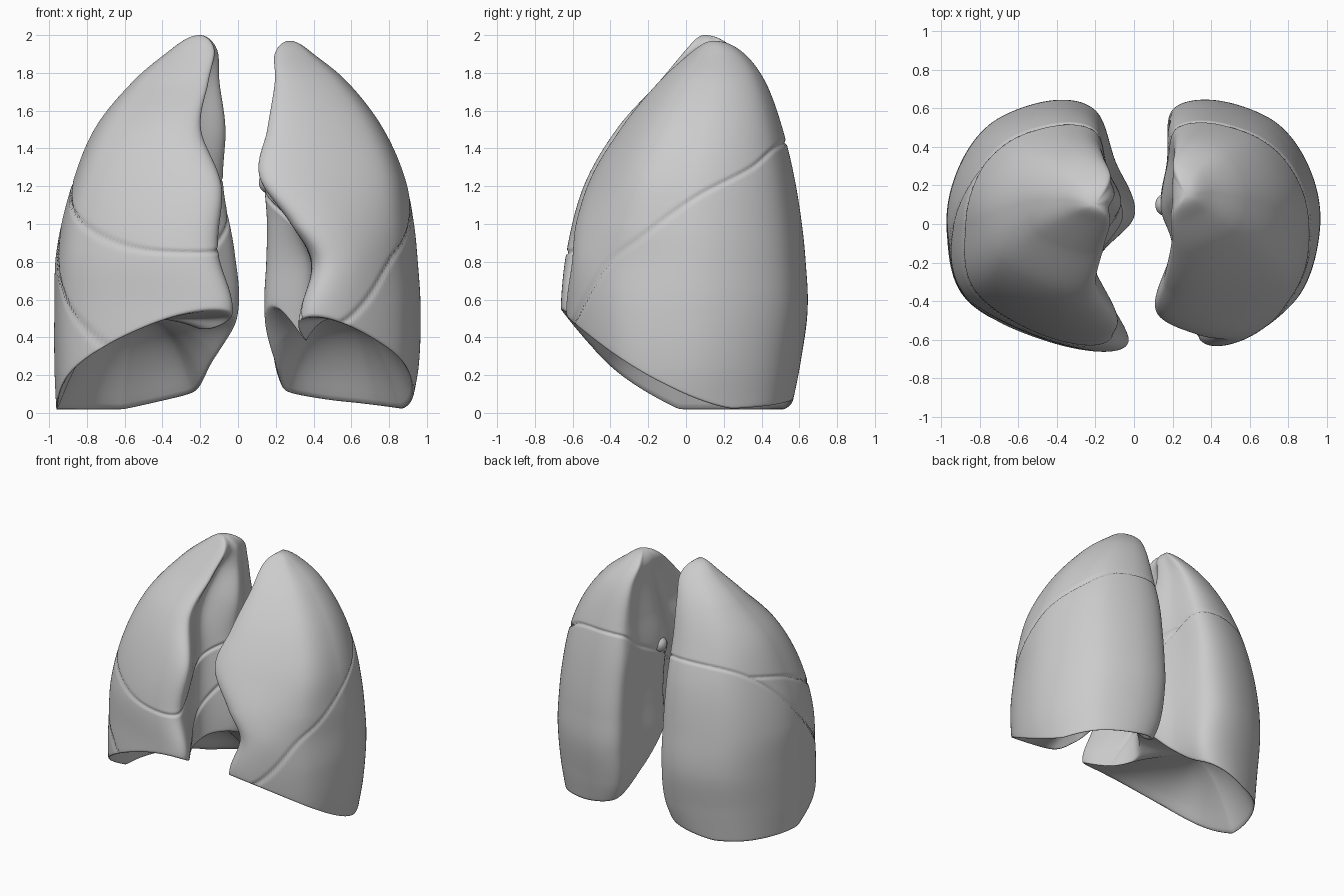
import bpy
import bmesh
from math import sqrt, exp

if "Cube" in bpy.data.objects:
    bpy.data.objects.remove(bpy.data.objects["Cube"])

RING, ROWS, CAP = 270, 200, 26

tissue = bpy.data.materials.new("grey_tissue")
tissue.use_nodes = True
GREY = (0.6, 0.6, 0.6, 1)
tissue.diffuse_color = GREY
tissue.node_tree.nodes["Principled BSDF"].inputs["Base Color"].default_value = GREY


def cubic(p0, p1, p2, p3, t):
    """Uniform Catmull-Rom between p1 and p2."""
    return p1 + 0.5 * t * (p2 - p0 + t * (2 * p0 - 5 * p1 + 4 * p2 - p3 + t * (3 * (p1 - p2) + p3 - p0)))


def interpolate(keys, t):
    """Smooth Hermite curve through sorted (t, values...) keys."""
    last = len(keys) - 1
    t = min(max(t, keys[0][0]), keys[last][0])
    i = next(k for k in range(last) if t <= keys[k + 1][0])
    a, b = keys[i], keys[i + 1]
    before, after = keys[max(i - 1, 0)], keys[min(i + 2, last)]
    h = b[0] - a[0]
    u = (t - a[0]) / h
    out = []
    for c in range(1, len(a)):
        ma = (b[c] - before[c]) / (b[0] - before[0]) * h
        mb = (after[c] - a[c]) / (after[0] - a[0]) * h
        d = b[c] - a[c]
        out.append(a[c] + u * (ma + u * (3 * d - 2 * ma - mb + u * (ma + mb - 2 * d))))
    return out


def section(keys, top, z, j):
    """Point j of the horizontal outline at height z."""
    xl, yf, yb, xa, xn, xm, xp = interpolate(keys, sqrt(max(top - z, 0)))
    w, d = xl - xp, yb - yf
    pts = [(xp, yb - 0.04 * d), (xp + 0.3 * w, yb), (xp + 0.7 * w, yb - 0.09 * d),
           (xp + 0.93 * w, yb - 0.28 * d), (xl, yb - 0.52 * d), (xp + 0.86 * w, yf + 0.2 * d),
           (xa + 0.36 * (xl - xa), yf + 0.015 * d), (xa, yf + 0.025 * d),
           (xn, yf + 0.33 * d), (xm, yf + 0.54 * d), ((xm + xp) / 2, yb - 0.24 * d)]
    n = len(pts)
    f = j * n / RING
    i = int(f)
    near = [pts[(i + k) % n] for k in (-1, 0, 1, 2)]
    return [cubic(*(p[c] for p in near), f - i) for c in (0, 1)]


def rim_height(x, y, drop, lift):
    """Height of the lower rim: high in front, low behind, arched on the inner side."""
    rise = max(0.25 - y, 0) / 0.87
    inner = min(max((0.55 - x) / 0.4, 0), 1)
    arch = lift * inner * inner * (3 - 2 * inner) * exp(-((y - 0.02) / 0.33) ** 2)
    return max(0.07 + 0.44 * rise ** 1.3 - drop * (x / 0.95) ** 2, 0) + arch


def groove(path, y, z):
    """Approximate distance from a fissure path given as height by depth."""
    h = interpolate(path, y)[0]
    slope = (interpolate(path, y + 0.02)[0] - h) / 0.02
    return (z - h) / sqrt(1 + slope * slope)


def finish(obj):
    obj.data.materials.append(tissue)
    for p in obj.data.polygons:
        p.use_smooth = True


def build_lung(name, side, levels, drop, lift, oblique, horizontal=None):
    top = levels[0][0]
    keys = [(sqrt(top - row[0]), *row[1:]) for row in levels]
    bm = bmesh.new()
    rings, rim = [], []
    for j in range(RING):
        z = 0.3
        for _ in range(25):
            x, y = section(keys, top, z, j)
            z = 0.6 * z + 0.4 * rim_height(x, y, drop, lift)
        rim.append((x, y, z))
    cx, cy, peak = 0.52, 0.0, 0.5

    # Domed underside, from its middle out to the rim
    for k in range(1, CAP):
        r = k / CAP
        rings.append([bm.verts.new((side * (cx + (x - cx) * r), cy + (y - cy) * r,
                                    peak + (z - peak) * r ** 2.5)) for x, y, z in rim])

    # Outer wall, from the rim up to the apex
    for k in range(ROWS):
        s = (1 - k / ROWS) ** 1.5
        ring = []
        for j in range(RING):
            z = top - (top - rim[j][2]) * s
            x, y = section(keys, top, z, j)
            ring.append(bm.verts.new((side * x, y, z)))
        rings.append(ring)
    for lower, upper in zip(rings, rings[1:]):
        for j in range(RING):
            n = (j + 1) % RING
            bm.faces.new((lower[j], lower[n], upper[n], upper[j]))
    bm.faces.new(rings[0])
    bm.faces.new(rings[-1])
    bmesh.ops.recalc_face_normals(bm, faces=bm.faces)

    # Rounded rim
    edge = [v for ring in rings[CAP - 4:CAP + 3] for v in ring]
    for _ in range(4):
        bmesh.ops.smooth_vert(bm, verts=edge, factor=0.5, use_axis_x=True, use_axis_y=True, use_axis_z=True)
    bm.normal_update()

    # Fissures between the lobes
    moves = []
    for ring in rings[CAP:]:
        for v in ring:
            f = groove(oblique, v.co.y, v.co.z)
            depth = 0.012 * exp(-(f / 0.009) ** 2)
            if horizontal and f > 0:
                g = groove(horizontal, v.co.y, v.co.z)
                depth = max(depth, 0.012 * exp(-(g / 0.009) ** 2))
            moves.append((v, v.normal * depth))
    for v, move in moves:
        v.co -= move

    mesh = bpy.data.meshes.new(name)
    bm.to_mesh(mesh)
    bm.free()
    lung = bpy.data.objects.new(name, mesh)
    bpy.context.collection.objects.link(lung)
    finish(lung)


# Levels: height, outer x, front y, back y, front edge x, hollow x, root x, rear edge x
right_levels = [
    (2.0, .2, .1, .1, .2, .2, .2, .2),
    (1.92, .36, 0, .26, .13, .13, .11, .13),
    (1.75, .56, -.14, .38, .16, .2, .1, .17),
    (1.5, .76, -.36, .48, .2, .25, .07, .2),
    (1.2, .88, -.53, .57, .09, .22, .08, .2),
    (.85, .96, -.62, .62, .11, .2, .02, .2),
    (.55, .97, -.65, .64, .03, .2, 0, .2),
    (.25, .97, -.65, .6, .1, .25, .09, .2),
    (0, .96, -.62, .55, .22, .3, .25, .28)]
left_levels = [
    (1.97, .27, .15, .15, .27, .27, .27, .27),
    (1.9, .4, .02, .31, .2, .2, .2, .21),
    (1.75, .58, -.14, .42, .2, .22, .2, .22),
    (1.5, .77, -.34, .51, .16, .22, .17, .22),
    (1.25, .88, -.49, .57, .12, .2, .14, .2),
    (1.0, .93, -.57, .61, .29, .3, .16, .2),
    (.8, .95, -.59, .63, .41, .36, .16, .2),
    (.55, .965, -.62, .64, .34, .36, .15, .2),
    (.25, .955, -.6, .6, .3, .35, .18, .22),
    (0, .91, -.55, .55, .35, .35, .3, .3)]

# Fissure paths: y, height
right_oblique = [(-.6, .22), (-.4, .5), (-.2, .74), (0, .97), (.3, 1.27), (.5, 1.38), (.7, 1.4)]
right_horizontal = [(-.7, .84), (-.58, .86), (-.5, .9), (-.3, 1.04), (0, 1.2), (.3, 1.28), (.5, 1.3)]
left_oblique = [(-.62, .44), (-.43, .77), (-.25, .92), (.05, 1.14), (.35, 1.3), (.5, 1.42), (.7, 1.46)]

build_lung("right_lung", -1, right_levels, 0.17, 0.36, right_oblique, right_horizontal)
build_lung("left_lung", 1, left_levels, 0.08, 0.42, left_oblique)

# Vessel root on the inner face of the left lung
bpy.ops.mesh.primitive_uv_sphere_add(segments=32, ring_count=16, radius=0.06, location=(.17, .1, 1.22))
bpy.context.object.name = "left_root"
finish(bpy.context.object)
